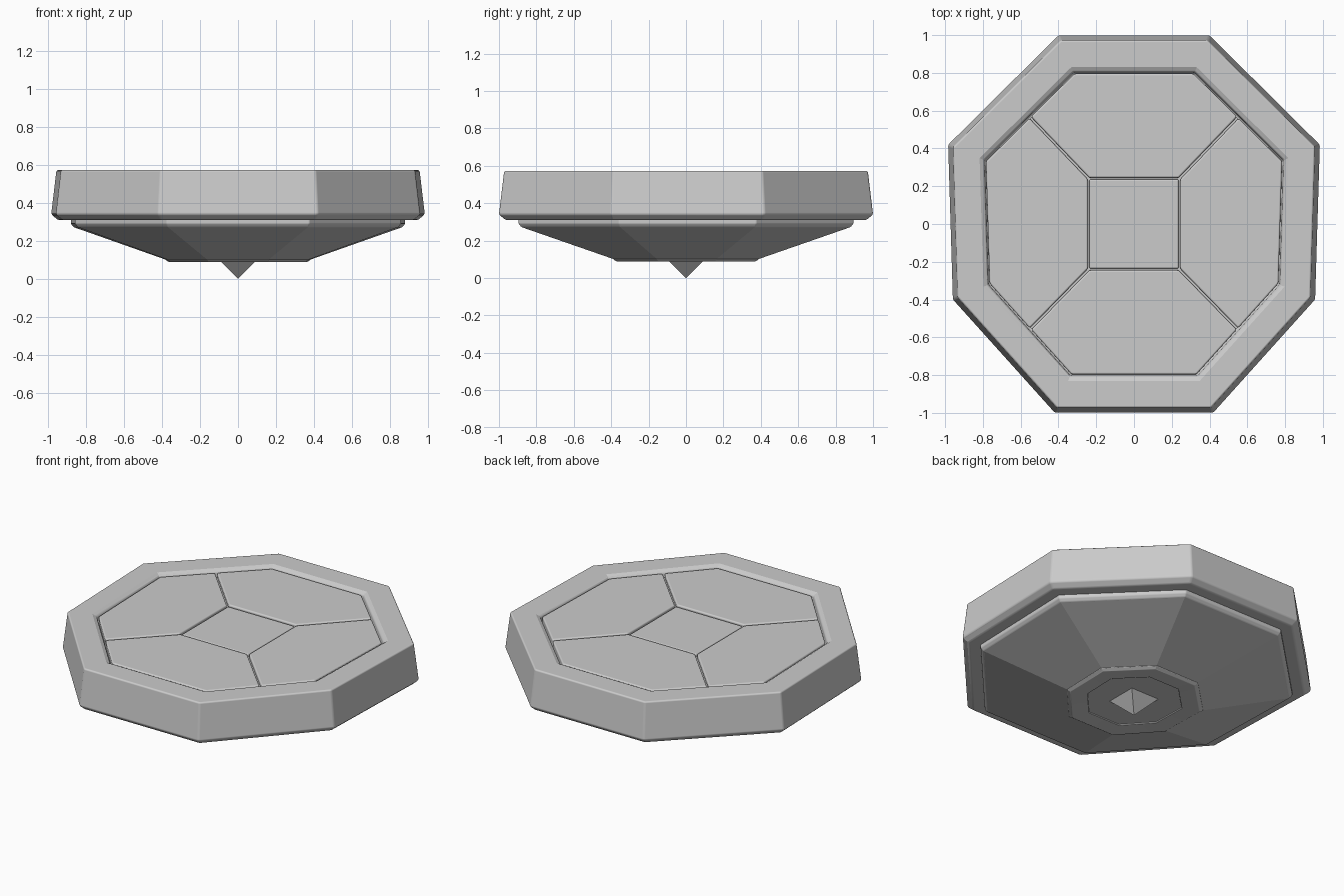
import bpy
from mathutils import Vector

if "Cube" in bpy.data.objects:
    bpy.data.objects.remove(bpy.data.objects["Cube"], do_unlink=True)

grey = bpy.data.materials.new("stone grey")
grey.use_nodes = True
grey.diffuse_color = (0.6, 0.6, 0.6, 1)
grey.node_tree.nodes["Principled BSDF"].inputs["Base Color"].default_value = (0.6, 0.6, 0.6, 1)

# Slightly uneven octagon shared by every tier
right_half = [(0.42, -1), (0.96, -0.4), (0.985, 0.42), (0.4, 1)]
outline = [Vector(p) for p in right_half]
outline += [Vector((-x, y)) for x, y in reversed(right_half)]


def loft(name, rings, closed=False, bevel=0.0):
    """Skin a stack of (points, height) rings; cap the ends or join them."""
    n = len(rings[0][0])
    verts = [(p[0], p[1], z) for pts, z in rings for p in pts]
    faces = []
    count = len(rings)
    for r in range(count if closed else count - 1):
        a, b = r * n, (r + 1) % count * n
        for i in range(n):
            j = (i + 1) % n
            faces.append((a + i, a + j, b + j, b + i))
    if not closed:
        faces.append(tuple(reversed(range(n))))
        faces.append(tuple(range((count - 1) * n, count * n)))
    mesh = bpy.data.meshes.new(name)
    mesh.from_pydata(verts, [], faces)
    mesh.materials.append(grey)
    obj = bpy.data.objects.new(name, mesh)
    bpy.context.collection.objects.link(obj)
    bpy.ops.object.select_all(action='DESELECT')
    obj.select_set(True)
    bpy.context.view_layer.objects.active = obj
    bpy.ops.object.shade_smooth_by_angle(angle=0.15)
    if bevel:
        mod = obj.modifiers.new("soft edges", 'BEVEL')
        mod.width = bevel
        mod.segments = 3
        mod.limit_method = 'ANGLE'
        mod.angle_limit = 0.5
        mod.harden_normals = True
    return obj


def tiers(profile):
    return [([p * s for p in outline], z) for s, z in profile]


# Thick rim with a shallow recess in its top
loft("rim", tiers([(0.78, 0.31), (0.965, 0.31), (1.0, 0.34), (0.972, 0.573),
                   (0.83, 0.573), (0.805, 0.56), (0.8, 0.52), (0.78, 0.52)]),
     closed=True, bevel=0.01)
loft("recess_floor", tiers([(0.79, 0.48), (0.79, 0.535)]))

# Tapered underside
loft("lower_hull", tiers([(0.385, 0.1), (0.88, 0.272), (0.895, 0.29), (0.895, 0.32)]),
     bevel=0.006)
loft("base_ring", tiers([(0.27, 0.12), (0.27, 0.093), (0.37, 0.088),
                         (0.39, 0.1), (0.39, 0.12)]), closed=True, bevel=0.003)
tip = [(-1, -1), (1, -1), (1, 1), (-1, 1)]
loft("bottom_spike", [([Vector(c) * 0.001 for c in tip], 0.0),
                      ([Vector(c) * 0.112 for c in tip], 0.112)])


def slab(name, pts, bottom, top):
    """Bevelled flat tile, drawn in slightly to leave a groove around it."""
    mid = sum(pts, Vector((0, 0))) / len(pts)
    pts = [mid + (p - mid) * 0.985 for p in pts]
    return loft(name, [(pts, bottom), (pts, top)], bevel=0.01)


# Top tiles: central square and four surrounding panels
square = [Vector(c) * 0.24 for c in tip]
inner = [p * 0.8 for p in outline]
slab("centre_tile", square, 0.5, 0.556)
names = ["right", "front", "left", "back"]
corners = [(inner[i] + inner[(i + 1) % 8]) / 2 for i in (0, 2, 4, 6)]
for k, name in enumerate(["front", "left", "back", "right"]):
    prev, nxt = (k - 1) % 4, k
    start = (2 * k - 1) % 8
    slab(name + "_panel",
         [square[(k + 1) % 4], square[k], corners[prev], inner[start],
          inner[(start + 1) % 8], corners[nxt]][::1], 0.5, 0.562)
